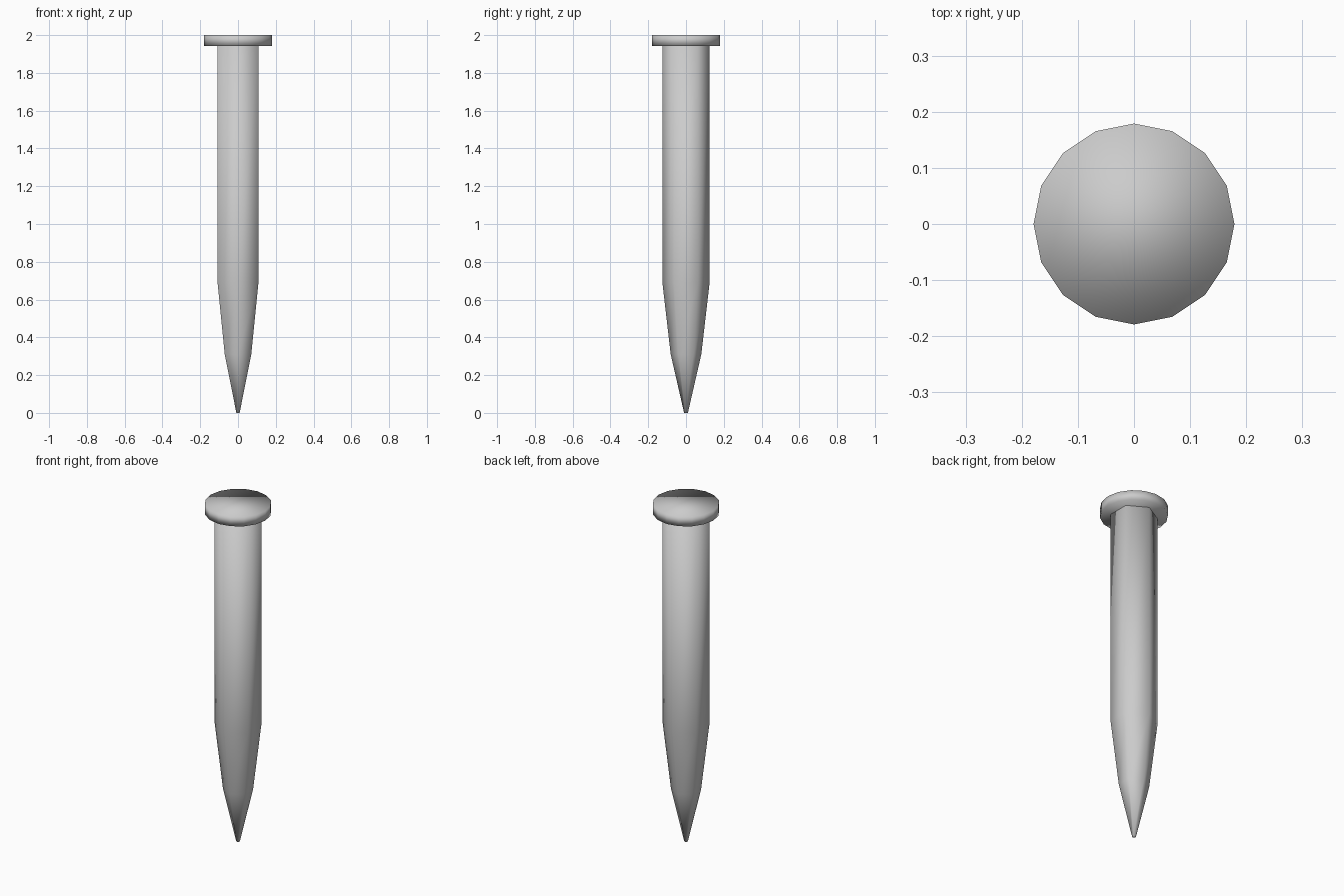
import bpy, bmesh
from math import cos, sin, tau

if "Cube" in bpy.data.objects:
    bpy.data.objects.remove(bpy.data.objects["Cube"])


def turned(name, sides, start, profile):
    """Loft regular polygons along z from (radius, z) pairs, capped and smooth."""
    bm = bmesh.new()
    rings = [[bm.verts.new((r * cos(start + tau * i / sides),
                            r * sin(start + tau * i / sides), z))
              for i in range(sides)] for r, z in profile]
    for low, high in zip(rings, rings[1:]):
        for i in range(sides):
            j = (i + 1) % sides
            bm.faces.new((low[i], low[j], high[j], high[i]))
    bm.faces.new(rings[0][::-1])
    bm.faces.new(rings[-1])
    for f in bm.faces:
        f.smooth = True
    mesh = bpy.data.meshes.new(name)
    bm.to_mesh(mesh)
    bm.free()
    obj = bpy.data.objects.new(name, mesh)
    bpy.context.collection.objects.link(obj)
    return obj


# Six-sided shaft with corners on the y axis, tapering to a blunt tip
turned("nail_shaft", 6, tau / 4,
       [(0.01, 0), (0.081, 0.31), (0.125, 0.69), (0.125, 1.945)])

# Sixteen-sided flat head
turned("nail_head", 16, 0, [(0.179, 1.943), (0.179, 2.0)])
